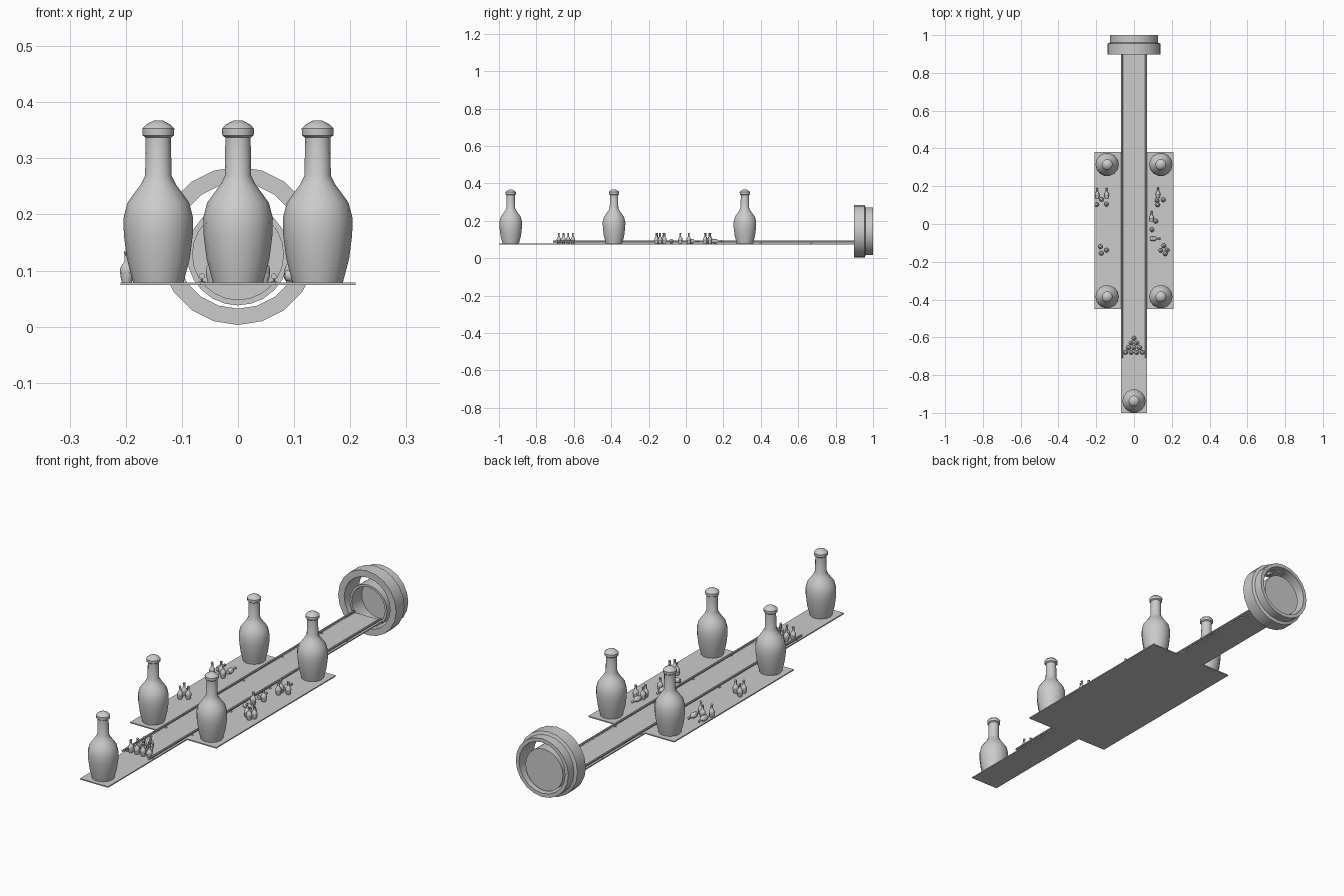
import bpy, math
from mathutils import Matrix, Vector

if "Cube" in bpy.data.objects:
    bpy.data.objects.remove(bpy.data.objects["Cube"])

FLOOR = 0.079


def make_mesh(name, verts, faces, smooth=True):
    me = bpy.data.meshes.new(name)
    me.from_pydata(verts, [], faces)
    me.update()
    if smooth:
        me.shade_smooth()
        me.set_sharp_from_angle(angle=math.radians(35))
    return me


def place(name, me, matrix=Matrix()):
    ob = bpy.data.objects.new(name, me)
    bpy.context.collection.objects.link(ob)
    ob.matrix_world = matrix
    return ob


def lathe(name, profile, n, closed=False, phase=0.0):
    """Revolve (radius, height) points around z; ends are capped unless closed."""
    verts, faces = [], []
    for r, h in profile:
        for k in range(n):
            a = 2 * math.pi * k / n + phase
            verts.append((r * math.cos(a), r * math.sin(a), h))
    m = len(profile)
    for i in range(m if closed else m - 1):
        j = (i + 1) % m
        for k in range(n):
            l = (k + 1) % n
            faces.append((i * n + k, i * n + l, j * n + l, j * n + k))
    if not closed:
        faces.append(tuple(reversed(range(n))))
        faces.append(tuple(range((m - 1) * n, m * n)))
    return make_mesh(name, verts, faces)


def box(name, lo, hi):
    verts = [(x, y, z) for x in (lo[0], hi[0]) for y in (lo[1], hi[1]) for z in (lo[2], hi[2])]
    faces = [(0, 1, 3, 2), (4, 6, 7, 5), (0, 4, 5, 1), (2, 3, 7, 6), (0, 2, 6, 4), (1, 5, 7, 3)]
    return place(name, make_mesh(name, verts, faces, False))


# lane and side floors
box("lane", (-0.068, -1.0, 0.074), (0.068, 0.91, FLOOR))
for s, side in ((-1, "left"), (1, "right")):
    xs = sorted((s * 0.068, s * 0.209))
    box(side + "_floor", (xs[0], -0.45, 0.074), (xs[1], 0.38, FLOOR))

# guard rails on small posts
rail = lathe("rail", [(0.005, 0), (0.005, 1.61)], 10)
post = lathe("post", [(0.006, 0), (0.006, 0.0015), (0.002, 0.002), (0.002, 0.011)], 8)
to_y = Matrix.Rotation(math.radians(-90), 4, 'X')
for s, side in ((-1, "left"), (1, "right")):
    x = s * 0.064
    place(side + "_rail", rail, Matrix.Translation((x, -0.71, 0.09)) @ to_y)
    for i in range(6):
        place(side + "_rail_post", post, Matrix.Translation((x, -0.68 + 0.27 * i, FLOOR)))

# giant pins
pin_profile = [(0.045, 0), (0.056, 0.042), (0.0615, 0.085), (0.062, 0.115), (0.055, 0.142),
               (0.042, 0.16), (0.031, 0.175), (0.0235, 0.19), (0.0225, 0.258), (0.028, 0.262),
               (0.0285, 0.274), (0.022, 0.281), (0.009, 0.288), (0.001, 0.2885)]
big = lathe("giant_pin", pin_profile, 14)
for x, y in ((0, -0.937), (-0.142, -0.385), (0.142, -0.385), (-0.142, 0.315), (0.142, 0.315)):
    place("giant_pin", big, Matrix.Translation((x, y, FLOOR)))

# small pins
k = 0.197
small = lathe("small_pin", [(r * k, h * k) for r, h in pin_profile], 10)


def stand(x, y):
    place("small_pin", small, Matrix.Translation((x, y, FLOOR)))


def lie(x, y, angle):
    m = Matrix.Translation((x, y, FLOOR + 0.012)) @ Matrix.Rotation(math.radians(angle - 90), 4, 'Z')
    place("fallen_pin", small, m @ to_y)


# triangle rack on the lane
for row in range(4):
    for i in range(row + 1):
        stand((i - row / 2) * 0.03, -0.605 - 0.025 * row)
# loose groups on the side floors
for x, y in ((-0.172, 0.13), (-0.198, 0.103), (-0.146, 0.105),
             (-0.178, -0.12), (-0.145, -0.138), (-0.173, -0.155),
             (0.125, 0.102), (0.155, 0.128), (0.122, 0.125), (0.115, 0.015), (0.095, -0.03),
             (0.158, -0.115), (0.176, -0.138), (0.142, -0.14), (0.165, -0.158)):
    stand(x, y)
for x, y, a in ((-0.195, 0.135, 90), (-0.145, 0.135, 90), (0.127, 0.138, 90),
                (0.093, 0.012, 90), (0.084, -0.078, 0)):
    lie(x, y, a)

# stepped ring at the end of the lane
ring = lathe("end_ring", [(0.112, 0.897), (0.141, 0.897), (0.141, 0.955), (0.128, 0.96),
                          (0.128, 1.0), (0.112, 1.0)], 20, True, math.radians(90))
place("end_ring", ring, Matrix.Translation((0, 0, 0.144)) @ to_y)

# round cup inside the ring, open toward the lane
cup = lathe("end_cup", [(0.081, 0.975), (0.081, 0.905), (0.091, 0.905), (0.091, 0.985)], 24)
place("end_cup", cup, Matrix.Translation((0, 0, 0.129)) @ to_y)

# hanging bracket at the top of the ring
box("bracket_bar", (-0.034, 0.92, 0.248), (0.034, 0.97, 0.257))
for s in (-1, 1):
    xs = sorted((s * 0.022, s * 0.034))
    box("bracket_tab", (xs[0], 0.93, 0.238), (xs[1], 0.95, 0.25))
